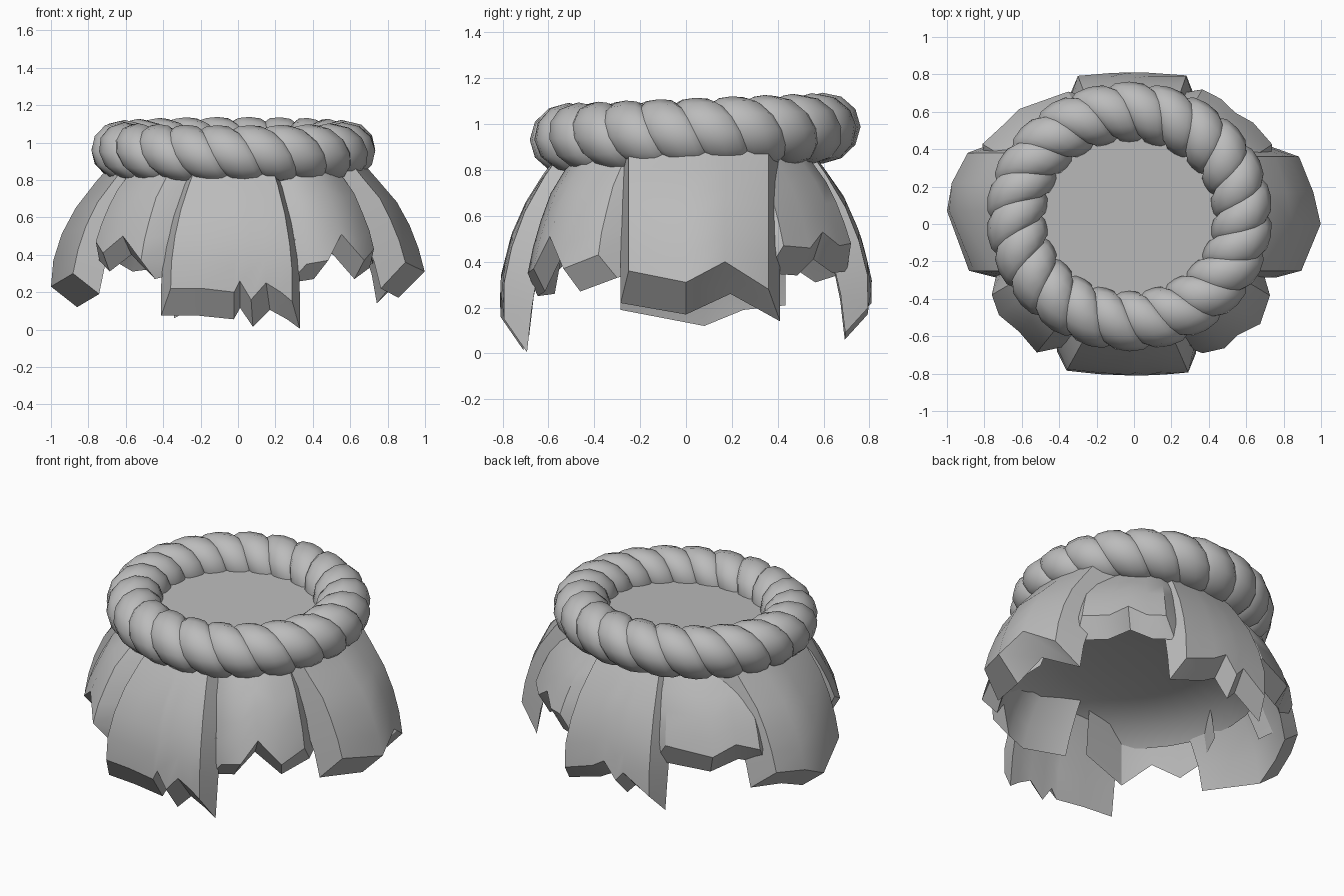
import bpy, bmesh, math

cube = bpy.data.objects.get("Cube")
if cube:
    bpy.data.objects.remove(cube)

grey = bpy.data.materials.new("plain_grey")
grey.use_nodes = True
COLOUR = (0.5, 0.5, 0.5, 1)
grey.diffuse_color = COLOUR
grey.node_tree.nodes["Principled BSDF"].inputs["Base Color"].default_value = COLOUR


def finish(bm, name, angle, recalc=True):
    if recalc:
        bmesh.ops.recalc_face_normals(bm, faces=bm.faces)
    mesh = bpy.data.meshes.new(name)
    bm.to_mesh(mesh)
    bm.free()
    mesh.materials.append(grey)
    ob = bpy.data.objects.new(name, mesh)
    bpy.context.collection.objects.link(ob)
    bpy.ops.object.select_all(action='DESELECT')
    ob.select_set(True)
    bpy.context.view_layer.objects.active = ob
    bpy.ops.object.shade_smooth_by_angle(angle=math.radians(angle))


# Flare of the skirt: height against radius factor
FLARE = [(0.33, 1.0), (0.52, 0.94), (0.72, 0.83), (0.85, 0.70), (0.95, 0.62)]
TOP = 0.93


def flare(z):
    if z <= FLARE[0][0]:
        return 1.0
    for (z0, f0), (z1, f1) in zip(FLARE, FLARE[1:]):
        if z <= z1:
            return f0 + (f1 - f0) * (z - z0) / (z1 - z0)
    return FLARE[-1][1]


def panel(name, angle, reach, curve, centre, taper, hem, drop=0.12, thick=0.1, tuck=0.0):
    """Thick ragged cloth panel; hem lists (sideways, height) of its outer edge.
    tuck pulls the two end columns inward, under the neighbouring panels."""
    a = math.radians(angle)
    bm = bmesh.new()
    rows = 5

    def point(s, r, z):
        return bm.verts.new((r * math.cos(a) - s * math.sin(a),
                             r * math.sin(a) + s * math.cos(a), z))

    columns = []
    for n, (s, low) in enumerate(hem):
        r = reach - curve * (s - centre) ** 2
        if n in (0, len(hem) - 1):
            r -= tuck
        outer, inner = [], []
        for i in range(rows + 1):
            z = low + (TOP - low) * i / rows
            f = flare(z)
            outer.append(point(s * (1 - taper * (1 - f)), r * f, z))
            z = low - drop + (TOP - low + drop) * i / rows
            f = flare(z)
            depth = thick * (1 + i / rows)
            inner.append(point(s * 1.14 * (1 - taper * (1 - f)), (r - depth) * f, z))
        columns.append((outer, inner))
    for (o0, i0), (o1, i1) in zip(columns, columns[1:]):
        for k in range(rows):
            bm.faces.new((o0[k], o1[k], o1[k + 1], o0[k + 1]))
            bm.faces.new((i0[k], i0[k + 1], i1[k + 1], i1[k]))
        bm.faces.new((o0[0], i0[0], i1[0], o1[0]))
        bm.faces.new((o0[-1], o1[-1], i1[-1], i0[-1]))
    for o, i in (columns[0], columns[-1]):
        for k in range(rows):
            bm.faces.new((o[k], o[k + 1], i[k + 1], i[k]))
    finish(bm, name, 32)


# Four wide outer panels
panel("front_panel", -90, 0.81, 0.2, 0, 1.2,
      [(-0.36, 0.22), (-0.19, 0.22), (-0.02, 0.2), (0.01, 0.26), (0.07, 0.16),
       (0.15, 0.25), (0.23, 0.2), (0.29, 0.15)], drop=0.145)
panel("left_panel", 0, 1.0, 1.15, 0.04, 0,
      [(-0.25, 0.36), (0.0, 0.31), (0.17, 0.4), (0.36, 0.28)], drop=0.14, thick=0.14)
panel("back_panel", 90, 0.81, 0.2, 0, 1.0,
      [(-0.28, 0.2), (-0.08, 0.27), (0, 0.32), (0.08, 0.22), (0.13, 0.28), (0.3, 0.17)],
      drop=0.11)
panel("right_panel", 180, 1.0, 1.15, -0.07, 0,
      [(-0.38, 0.32), (-0.22, 0.3), (-0.07, 0.23), (0.25, 0.3)], drop=0.11, thick=0.14)

# Four shorter panels set between them
panel("front_left_panel", -45, 0.87, 1.5, 0.05, 0.8,
      [(-0.34, 0.36), (-0.23, 0.35), (-0.13, 0.37), (-0.03, 0.51), (0.1, 0.37),
       (0.25, 0.43), (0.36, 0.5)], drop=0.1, tuck=0.12)
panel("front_right_panel", -135, 0.89, 0.9, -0.05, 0.8,
      [(-0.37, 0.52), (-0.28, 0.47), (-0.17, 0.41), (-0.03, 0.5), (0.12, 0.37),
       (0.28, 0.45)], drop=0.1, tuck=0.15)
panel("back_left_panel", 45, 0.87, 0.5, -0.1, 0.8,
      [(-0.36, 0.5), (-0.23, 0.47), (-0.07, 0.46), (0.04, 0.53), (0.15, 0.47),
       (0.26, 0.48), (0.38, 0.5)], drop=0.12, tuck=0.12)
panel("back_right_panel", 135, 0.92, 0.7, 0.18, 0.8,
      [(-0.4, 0.48), (-0.26, 0.47), (0.0, 0.43), (0.14, 0.5), (0.28, 0.46), (0.38, 0.46)],
      drop=0.12, tuck=0.12)

# Tilted waist ring placement
CX, CY, RX, RY, TUBE = -0.025, 0.04, 0.605, 0.56, 0.155
RING = [2 * math.pi * i / 32 for i in range(32)]


def waist_height(y):
    return 0.96 + 0.04 * (y - CY)


# Lid closing the waist from above
bm = bmesh.new()
bm.faces.new([bm.verts.new((CX + RX * math.cos(t), CY + RY * math.sin(t),
                            waist_height(CY + RY * math.sin(t)))) for t in RING])
finish(bm, "waist_lid", 30, recalc=False)

# Shallow domed lining closing the inside, facing down
bm = bmesh.new()
loops = [[bm.verts.new((r * math.cos(t), r * math.sin(t), z)) for t in RING]
         for r, z in ((0.72, 0.48), (0.62, 0.57), (0.4, 0.62), (0.15, 0.64))]
for wide, narrow in zip(loops, loops[1:]):
    for i in range(len(RING)):
        bm.faces.new((wide[i], narrow[i], narrow[i - 1], wide[i - 1]))
bm.faces.new(loops[-1])
bmesh.ops.recalc_face_normals(bm, faces=bm.faces)
bm.normal_update()
if bm.faces[:][0].normal.z > 0:
    bmesh.ops.reverse_faces(bm, faces=bm.faces)
finish(bm, "inner_lining", 40, recalc=False)

# Twisted rope: lobes that spiral around the ring
LOBES, TWIST, SIDES = 22, 2, 12
LOBE = [(0.0, 0.88), (0.15, 0.99), (0.5, 1.04), (0.85, 1.0)]
bm = bmesh.new()
strands = []
for n in range(LOBES):
    for phase, swell in LOBE:
        strand = []
        for j in range(SIDES):
            v = 2 * math.pi * j / SIDES
            u = 2 * math.pi * (n + phase - TWIST * j / SIDES) / LOBES
            out = TUBE * swell * math.cos(v)
            y = CY + (RY + out) * math.sin(u)
            z = waist_height(y) + TUBE * 0.96 * swell * math.sin(v)
            strand.append(bm.verts.new((CX + (RX + out) * math.cos(u), y, z)))
        strands.append(strand)
total = len(strands)
shift = TWIST * len(LOBE)
for i in range(total):
    k = (i + 1) % total
    for j in range(SIDES):
        if j < SIDES - 1:
            a, b = strands[i][j + 1], strands[k][j + 1]
        else:
            a, b = strands[(i - shift) % total][0], strands[(k - shift) % total][0]
        bm.faces.new((strands[i][j], strands[k][j], b, a))
finish(bm, "rope_belt", 38)
